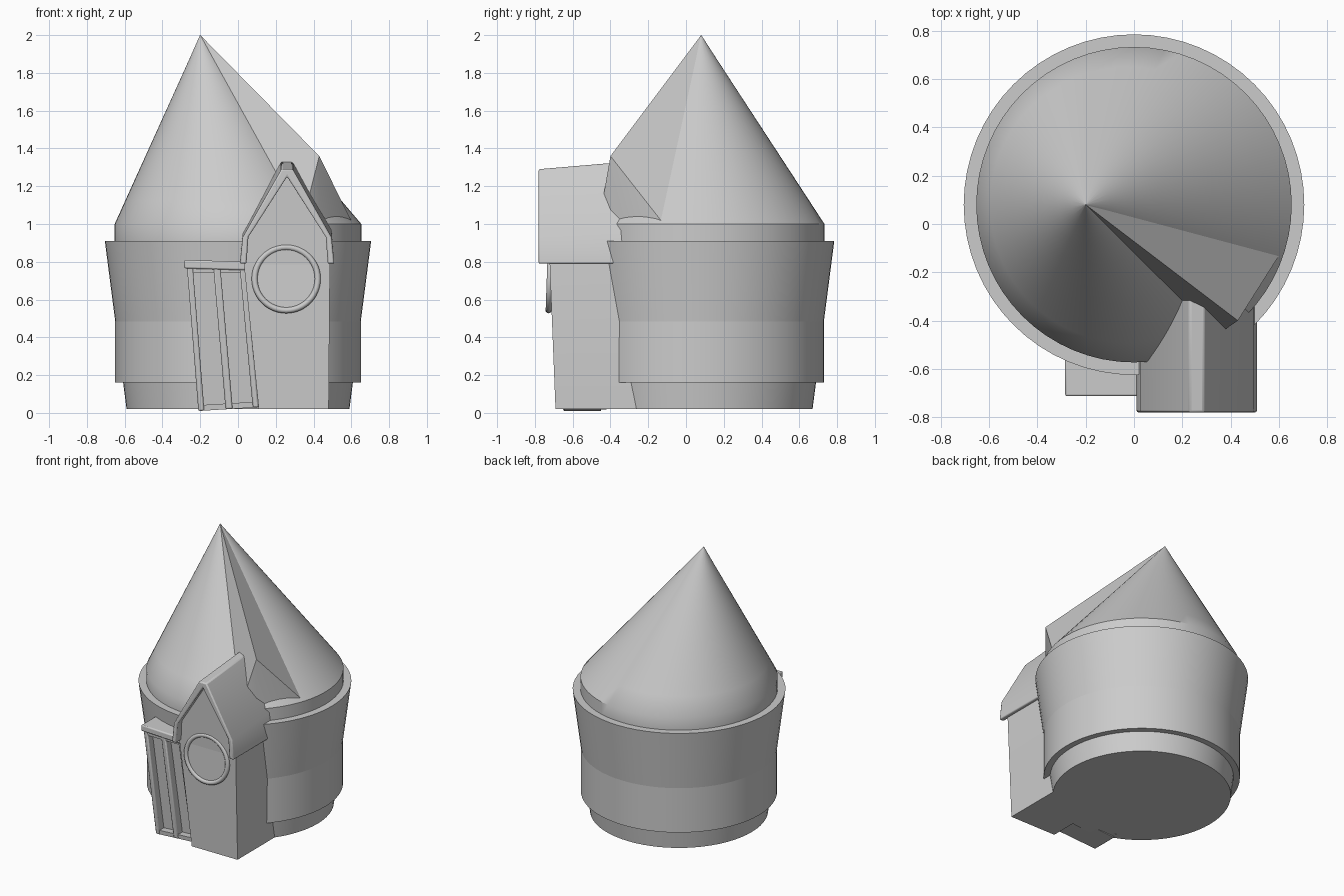
import bpy, bmesh, math
from mathutils import Vector

if "Cube" in bpy.data.objects:
    bpy.data.objects.remove(bpy.data.objects["Cube"], do_unlink=True)

GREY = (0.6, 0.6, 0.6, 1)
mat = bpy.data.materials.new("plain_grey")
mat.use_nodes = True
mat.diffuse_color = GREY
mat.node_tree.nodes["Principled BSDF"].inputs["Base Color"].default_value = GREY

CENTRE_Y = 0.08
SIDES = 64


def finish(name, bm, bevel=0):
    bmesh.ops.recalc_face_normals(bm, faces=bm.faces[:])
    mesh = bpy.data.meshes.new(name)
    bm.to_mesh(mesh)
    bm.free()
    obj = bpy.data.objects.new(name, mesh)
    bpy.context.collection.objects.link(obj)
    mesh.materials.append(mat)
    if bevel:
        mod = obj.modifiers.new("soft_edges", "BEVEL")
        mod.width, mod.segments = bevel, 2
    bpy.context.view_layer.objects.active = obj
    bpy.ops.object.select_all(action="DESELECT")
    obj.select_set(True)
    bpy.ops.object.shade_smooth_by_angle(angle=math.radians(35))
    return obj


def turned(name, rings):
    """Stack of circles given as (centre x, radius, z), capped at both ends."""
    bm = bmesh.new()
    loops = []
    for cx, r, z in rings:
        loops.append([bm.verts.new((cx + r * math.cos(a), CENTRE_Y + r * math.sin(a), z))
                      for a in (math.tau * i / SIDES for i in range(SIDES))])
    for low, high in zip(loops, loops[1:]):
        for i in range(SIDES):
            j = (i + 1) % SIDES
            bm.faces.new((low[i], low[j], high[j], high[i]))
    bm.faces.new(loops[0])
    bm.faces.new(loops[-1])
    bmesh.ops.remove_doubles(bm, verts=bm.verts[:], dist=0.0001)
    return finish(name, bm)


def prism(name, outline, front, back, lean=0, bevel=0, rise=0):
    """Extrude an x-z outline; the front leans with height, the back may rise."""
    bm = bmesh.new()
    near = [bm.verts.new((x, front + lean * z, z)) for x, z in outline]
    far = [bm.verts.new((x, back, z + (rise if z > 0.85 else 0))) for x, z in outline]
    bm.faces.new(near)
    bm.faces.new(far[::-1])
    for i in range(len(near)):
        j = (i + 1) % len(near)
        bm.faces.new((near[i], far[i], far[j], near[j]))
    return finish(name, bm, bevel)


# Flared round wall and the straight drum that carries the roof
turned("flared_wall", [(0, 0.59, 0.02), (0, 0.705, 0.91), (0, 0.64, 0.91)])
turned("inner_drum", [(0, 0.65, 0.16), (0, 0.65, 0.95)])

# Leaning conical roof
STEPS = 8
slope = [(-0.2 * i / STEPS, 0.653 * (1 - i / STEPS), 1 + i / STEPS) for i in range(STEPS)]
turned("conical_roof", [(0, 0.653, 0.9)] + slope + [(-0.2, 0.001, 2)])

# Narrow ridge running from the tip out over the dormer
bm = bmesh.new()
tip, end = Vector((-0.2, CENTRE_Y, 2)), Vector((0.43, -0.4, 1.36))
for p in (tip, end, Vector((0.43, -0.4, 0.95))):
    bm.verts.new(p)
for deg in (-58, -18):
    a = math.radians(deg)
    bm.verts.new((0.64 * math.cos(a), CENTRE_Y + 0.64 * math.sin(a), 1))
bmesh.ops.convex_hull(bm, input=bm.verts[:])
finish("roof_ridge", bm)

# Dormer wall
prism("dormer_wall", [(0.11, 0.02), (0.48, 0.02), (0.487, 0.8), (0.47, 0.93),
                      (0.26, 1.26), (0.05, 0.93), (0.03, 0.8)], -0.69, -0.2, lean=-0.04)

# Gabled dormer roof shell: outer half and inner half mirrored about its ridge
MID = 0.26
outer = [(0.25, 0.79), (0.235, 0.93), (0.03, 1.29)]
inner = [(0.205, 0.93), (0, 1.25)]
left = [(MID - x, z) for x, z in outer]
right = [(MID + x, z) for x, z in reversed(outer)]
under = [(MID + 0.215, 0.79), (MID + inner[0][0], inner[0][1]), (MID, inner[1][1]),
         (MID - inner[0][0], inner[0][1]), (MID - 0.215, 0.79)]
prism("dormer_roof", left + right + under, -0.78, -0.25, bevel=0.008, rise=0.045)

# Round window frame and pane
bpy.ops.mesh.primitive_torus_add(major_radius=0.167, minor_radius=0.016, major_segments=48,
                                 minor_segments=10, location=(0.255, -0.722, 0.71),
                                 rotation=(math.radians(88), 0, 0))
ring = bpy.context.object
ring.name = "round_window_frame"
ring.data.materials.append(mat)
bpy.ops.object.shade_smooth_by_angle(angle=math.radians(60))
bpy.ops.mesh.primitive_cylinder_add(vertices=48, radius=0.16, depth=0.008,
                                    location=(0.255, -0.72, 0.71),
                                    rotation=(math.radians(88), 0, 0))
pane = bpy.context.object
pane.name = "round_window_pane"
pane.data.materials.append(mat)

# Double door whose outline narrows and shifts toward the ground
FOOT, HEAD = 0.01, 0.77


def door_part(name, u0, u1, v0, v1, front, back, bevel=0):
    def at(u, v):
        low, high = -0.21 + 0.32 * u, -0.27 + 0.31 * u
        foot = FOOT + 0.02 * u
        return low + (high - low) * v, foot + (HEAD - foot) * v
    prism(name, [at(u0, v0), at(u1, v0), at(u1, v1), at(u0, v1)], front, back, -0.075, bevel)


door_part("door_panels", 0.02, 0.98, 0.01, 0.99, -0.595, -0.42)
for name, u0, u1 in (("right_stile", 0, 0.1), ("middle_stile", 0.45, 0.57),
                     ("left_stile", 0.9, 1)):
    door_part("door_" + name, u0, u1, 0, 1, -0.65, -0.45, 0.008)
for name, v0, v1 in (("bottom_rail", 0, 0.04), ("top_rail", 0.96, 1)):
    door_part("door_" + name, 0.05, 0.95, v0, v1, -0.645, -0.45)

# Lintel above the door
prism("door_lintel", [(-0.285, 0.765), (0.04, 0.755), (0.04, 0.8), (-0.285, 0.81)],
      -0.713, -0.5, bevel=0.008)
